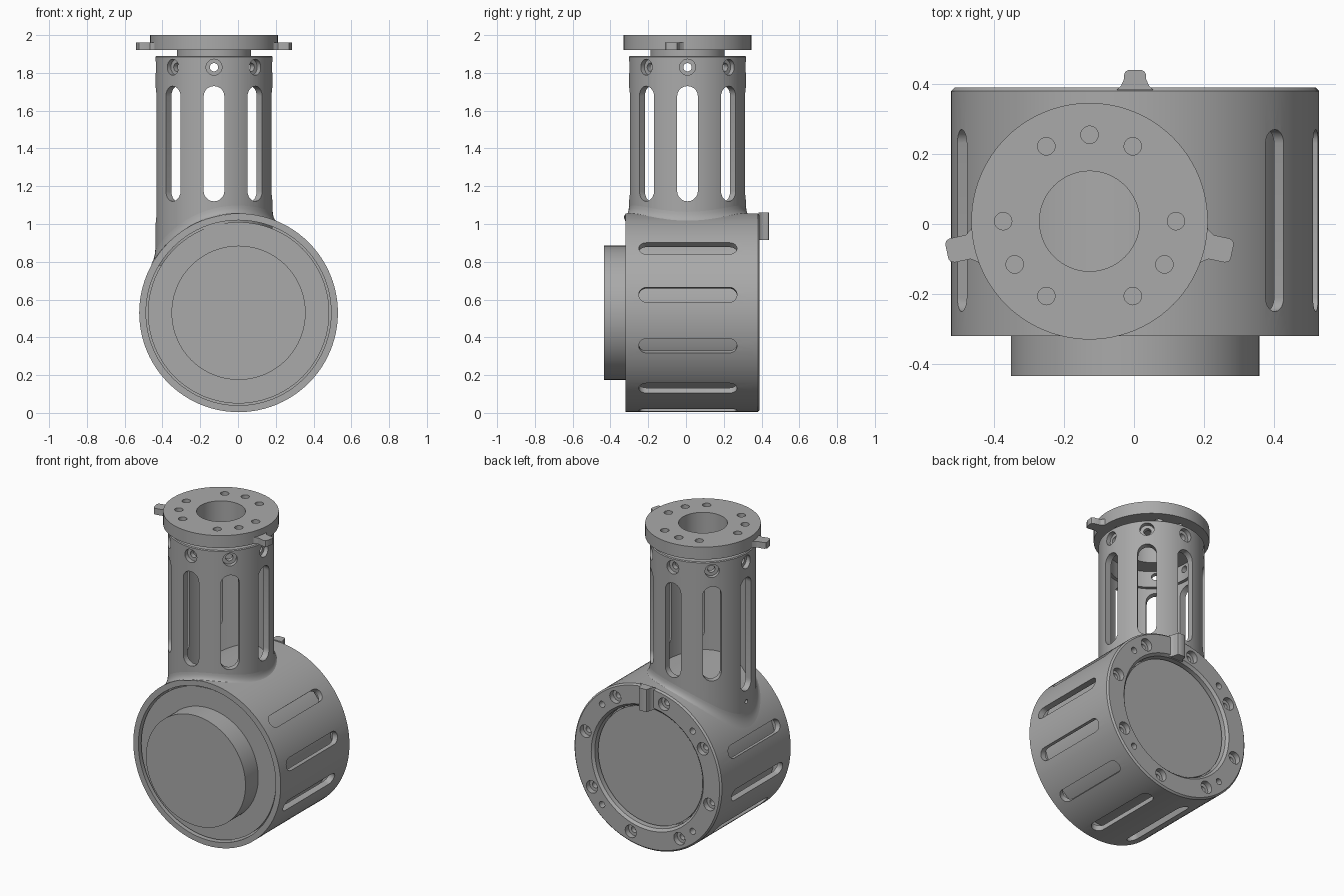
import bpy, bmesh, math
from mathutils import Matrix, Vector

if "Cube" in bpy.data.objects:
    bpy.data.objects.remove(bpy.data.objects["Cube"])

SEG = 96
CX, CY = -0.127, 0.008      # tube axis
DZ, DR = 0.53, 0.526        # drum axis height and radius
TR = 0.31                   # tube radius

grey = bpy.data.materials.new("grey_metal")
grey.diffuse_color = (0.40, 0.40, 0.40, 1)
grey.use_nodes = True
grey.node_tree.nodes["Principled BSDF"].inputs["Base Color"].default_value = grey.diffuse_color


def finish(name, bm, weld=True):
    if weld:
        bmesh.ops.remove_doubles(bm, verts=bm.verts, dist=1e-5)
    bmesh.ops.recalc_face_normals(bm, faces=bm.faces)
    me = bpy.data.meshes.new(name)
    bm.to_mesh(me)
    bm.free()
    me.materials.append(grey)
    ob = bpy.data.objects.new(name, me)
    bpy.context.collection.objects.link(ob)
    smooth(ob)
    return ob


def smooth(ob):
    ob.data.polygons.foreach_set("use_smooth", [True] * len(ob.data.polygons))
    ob.data.set_sharp_from_angle(angle=math.radians(30))


def lathe(name, profile, matrix):
    """Spin a closed (radius, height) outline around local z."""
    bm = bmesh.new()
    rings = []
    for i in range(SEG):
        a = 2 * math.pi * i / SEG
        rings.append([bm.verts.new(matrix @ Vector((r * math.cos(a), r * math.sin(a), h)))
                      for r, h in profile])
    n = len(profile)
    for i in range(SEG):
        p, q = rings[i], rings[(i + 1) % SEG]
        for k in range(n):
            if profile[k][0] == 0 and profile[(k + 1) % n][0] == 0:
                continue
            bm.faces.new((p[k], q[k], q[(k + 1) % n], p[(k + 1) % n]))
    bmesh.ops.dissolve_degenerate(bm, dist=1e-6, edges=bm.edges)
    return finish(name, bm)


def frame(origin, x, y, z):
    m = Matrix((x, y, z)).transposed().to_4x4()
    m.translation = origin
    return m


def stadium(width, length, n=10):
    r, s = width / 2, (length - width) / 2
    pts = []
    for end in (1, -1):
        for i in range(n + (1 if s > 0 else 0)):
            a = math.pi * i / n + (0 if end > 0 else math.pi)
            pts.append((r * math.cos(a), r * math.sin(a) + s * end))
    return pts


def add_prism(bm, outline, z0, z1, m):
    lo = [bm.verts.new(m @ Vector((x, y, z0))) for x, y in outline]
    hi = [bm.verts.new(m @ Vector((x, y, z1))) for x, y in outline]
    bm.faces.new(lo[::-1])
    bm.faces.new(hi)
    for i in range(len(lo)):
        j = (i + 1) % len(lo)
        bm.faces.new((lo[i], lo[j], hi[j], hi[i]))


def cut(ob, prisms):
    """Subtract a list of (outline, z0, z1, matrix) prisms."""
    bm = bmesh.new()
    for p in prisms:
        add_prism(bm, *p)
    cutter = finish("cutter", bm, weld=False)
    cutter.hide_render = True
    mod = ob.modifiers.new("cut", 'BOOLEAN')
    mod.operation, mod.solver, mod.object = 'DIFFERENCE', 'EXACT', cutter
    dg = bpy.context.evaluated_depsgraph_get()
    me = bpy.data.meshes.new_from_object(ob.evaluated_get(dg))
    ob.modifiers.clear()
    ob.data = me
    bpy.data.objects.remove(cutter)
    smooth(ob)


drum_axis = frame((0.003, 0, DZ), (1, 0, 0), (0, 0, -1), (0, 1, 0))
tube_axis = Matrix.Translation((CX, CY, 0))


def drum_radial(deg, y):
    a = math.radians(deg)
    c, s = math.cos(a), math.sin(a)
    return frame((0.003, y, DZ), (s, 0, -c), (0, 1, 0), (c, 0, s))


def tube_radial(deg, z):
    a = math.radians(deg)
    c, s = math.cos(a), math.sin(a)
    return frame((CX, CY, z), (-s, c, 0), (0, 0, 1), (c, s, 0))


def back_hole(deg, r):
    a = math.radians(deg)
    return frame((0.003 + r * math.cos(a), 0, DZ + r * math.sin(a)),
                 (1, 0, 0), (0, 0, -1), (0, 1, 0))


# Drum housing with back ring
drum = lathe("drum_housing", [(0.49, -0.32), (DR, -0.32), (DR, 0.38), (DR - 0.01, 0.39),
                              (0.40, 0.39), (0.385, 0.375), (0.385, 0.31), (0.49, 0.31)], drum_axis)
cut(drum, [(stadium(0.08, 0.52), 0.47, 0.6, drum_radial(40.5 - 30 * k, 0.01)) for k in range(9)])
cut(drum, [(stadium(0.08, 0.08), 0.355, 0.45, back_hole(60 + 45 * k, 0.457)) for k in range(8)]
    + [(stadium(0.04, 0.04), 0.34, 0.45, back_hole(45 + 90 * k, 0.457)) for k in range(4)])
cut(drum, [(stadium(0.04, 0.04), 0.325, 0.38, back_hole(60 + 45 * k, 0.457)) for k in range(8)])

# Motor inside the drum, with front boss and back face
lathe("motor", [(0, -0.435), (0.355, -0.435), (0.355, -0.305), (0.48, -0.305), (0.48, -0.27),
                (0.455, -0.27), (0.455, 0.30), (0.375, 0.30), (0.375, 0.355), (0, 0.355)], drum_axis)

# Upright tube with slots and screw holes
tube = lathe("upright_tube", [(0.27, 0.78), (TR, 0.78), (TR, 1.885), (TR - 0.005, 1.89),
                              (0.143, 1.89), (0.143, 1.865), (0.25, 1.865), (0.25, 1.76),
                              (0.27, 1.76)], tube_axis)
slots = [(stadium(0.11, 0.61), 0.2, 0.4, tube_radial(45 * k, 1.425)) for k in range(8) if k != 4]
slots.append((stadium(0.11, 0.73), 0.2, 0.4, tube_radial(180, 1.365)))
slots.append((stadium(0.025, 0.025), 0.28, 0.4, tube_radial(180, 0.93)))
cut(tube, slots + [(stadium(0.085, 0.085), 0.28, 0.4, tube_radial(45 * k, 1.83)) for k in range(8)])
cut(tube, [(stadium(0.044, 0.044), 0.2, 0.3, tube_radial(45 * k, 1.83)) for k in range(8)])

# Fillet where the tube meets the drum
bm = bmesh.new()
rows = []
for k in range(6):
    t = math.pi / 2 * k / 5
    r = TR + 0.001 + 0.025 * (1 - math.sin(t))
    row = []
    for i in range(SEG):
        a = 2 * math.pi * i / SEG
        x = CX + r * math.cos(a)
        z = DZ + math.sqrt(DR ** 2 - x ** 2) - 0.003 + 0.045 * (1 - math.cos(t))
        row.append(bm.verts.new((x, CY + r * math.sin(a), z)))
    rows.append(row)
for lo, hi in zip(rows, rows[1:]):
    for i in range(SEG):
        j = (i + 1) % SEG
        bm.faces.new((lo[i], lo[j], hi[j], hi[i]))
finish("tube_fillet", bm)

# Top flange with bolt circle
flange = lathe("top_flange", [(0.143, 1.885), (0.197, 1.885), (0.197, 1.92), (0.338, 1.92),
                              (0.338, 2.0), (0.143, 2.0)], tube_axis)
angles = (0, 60, 90, 120, 180, 210, 240, 300, 330)
cut(flange, [(stadium(0.05, 0.05), 1.9, 2.1, tube_axis @ Matrix.Translation(
    (0.247 * math.cos(math.radians(a)), 0.247 * math.sin(math.radians(a)), 0))) for a in angles])


# Locating tabs: flared root, rounded tip
def tab_outline(half, root, tip, flare):
    side = [(root, half + flare), (root + 0.012, half + flare * 0.4), (root + 0.03, half),
            (tip - 0.015, half), (tip - 0.004, half * 0.85), (tip, half * 0.6)]
    return side + [(x, -y) for x, y in reversed(side)]


for name, deg in (("right_flange_tab", -12), ("left_flange_tab", 192)):
    bm = bmesh.new()
    add_prism(bm, tab_outline(0.035, 0.325, 0.417, 0.03), 1.92, 1.96,
              tube_axis @ Matrix.Rotation(math.radians(deg), 4, 'Z'))
    finish(name, bm)

bm = bmesh.new()
add_prism(bm, tab_outline(0.032, 0.383, 0.44, 0.02), 0.915, 1.06,
          frame((0.003, 0, 0), (0, 1, 0), (-1, 0, 0), (0, 0, 1)))
finish("back_tab", bm)
